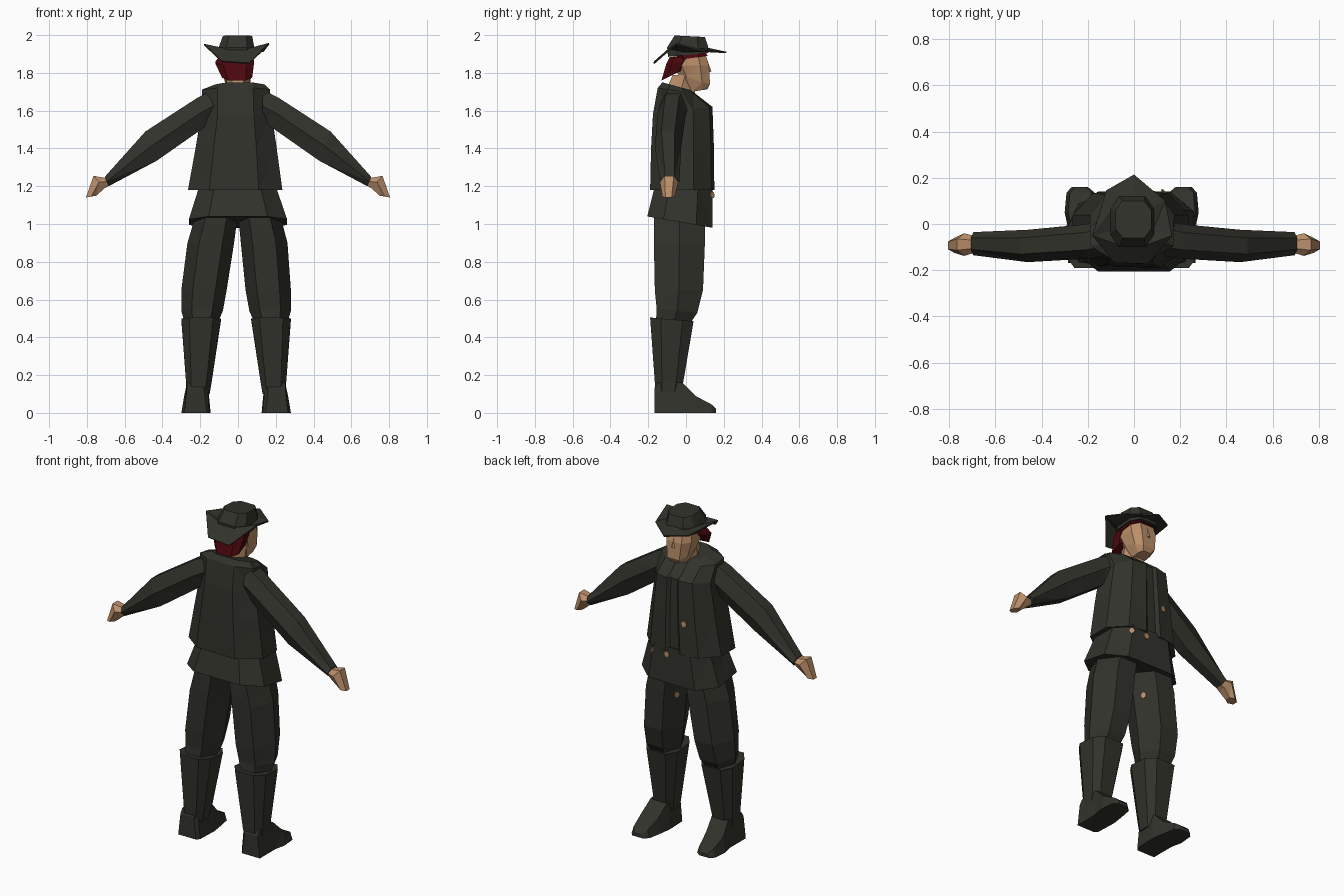
import bpy, bmesh, math
from mathutils import Vector
from mathutils.bvhtree import BVHTree

if "Cube" in bpy.data.objects:
    bpy.data.objects.remove(bpy.data.objects["Cube"])


def material(name, rgb):
    m = bpy.data.materials.new(name)
    m.diffuse_color = (*rgb, 1)
    m.use_nodes = True
    m.node_tree.nodes["Principled BSDF"].inputs["Base Color"].default_value = m.diffuse_color
    return m


CLOTH = material("dark olive cloth", (0.032, 0.032, 0.0245))
SKIN = material("tan skin", (0.50, 0.275, 0.145))
HAIR = material("deep red hair", (0.07, 0.002, 0.004))

# unit cross-sections
HEX = [(math.cos(math.radians(a)), math.sin(math.radians(a)) / 0.866) for a in range(0, 360, 60)]
OCT = [(1, -.5), (1, .5), (.6, 1), (-.6, 1), (-1, .5), (-1, -.5), (-.6, -1), (.6, -1)]
OPEN_FRONT = [(1, -.45), (1, .35), (.65, .9), (.2, 1), (.12, .9), (-.12, .9), (-.2, 1), (-.65, .9),
              (-1, .35), (-1, -.45), (-.55, -.95), (.5, -1)]


def finish(name, bm, mat):
    bmesh.ops.recalc_face_normals(bm, faces=bm.faces)
    me = bpy.data.meshes.new(name)
    bm.to_mesh(me)
    bm.free()
    me.materials.append(mat)
    ob = bpy.data.objects.new(name, me)
    bpy.context.collection.objects.link(ob)
    return ob


def loft(name, rings, mat, caps=True):
    bm = bmesh.new()
    loops = [[bm.verts.new(p) for p in ring] for ring in rings]
    n = len(loops[0])
    for a, b in zip(loops, loops[1:]):
        for i in range(n):
            j = (i + 1) % n
            bm.faces.new((a[i], a[j], b[j], b[i]))
    if caps:
        bm.faces.new(loops[0])
        bm.faces.new(loops[-1])
    bmesh.ops.triangulate(bm, faces=[f for f in bm.faces if len(f.verts) == 4])
    return finish(name, bm, mat)


def level(x0, x1, y0, y1, z, dz=0.0, shape=OCT, s=1):
    """Horizontal section inside the given bounds; dz lifts the +y edge and lowers the -y edge."""
    return [Vector((s * ((x0 + x1) / 2 + a * (x1 - x0) / 2), (y0 + y1) / 2 + b * (y1 - y0) / 2, z + dz * b))
            for a, b in shape]


def upright(xt, zt, xb, zb, y0, y1, s=1):
    """Section across a sideways limb, given its top and bottom points and its y range."""
    t, b = Vector((xt, 0, zt)), Vector((xb, 0, zb))
    out = []
    for u, v in HEX:
        p = (t + b) / 2 + (t - b) / 2 * v
        out.append(Vector((s * p.x, (y0 + y1) / 2 + u * (y1 - y0) / 2, p.z)))
    return out


def stance(rings, s):
    """The left leg stands slightly wider than the right."""
    if s < 0:
        for ring in rings:
            for p in ring:
                p.x -= .02 * min(1, max(0, (1 - p.z) / .35))
    return rings


def skin_patch(name, ob, near, r=.016):
    """Thin plate of bare skin lying on the surface nearest to a point."""
    me = ob.data
    tree = BVHTree.FromPolygons([v.co for v in me.vertices], [tuple(p.vertices) for p in me.polygons])
    co, nor, _, _ = tree.find_nearest(Vector(near))
    u = nor.cross(Vector((0, 0, 1))).normalized()
    v = nor.cross(u)
    rings = [[co + nor * h + u * (r * a) + v * (r * b) for a, b in HEX] for h in (-.003, .004)]
    loft(name, rings, SKIN)


# jacket, open down the front
jacket = loft("jacket", [level(-.265, .235, -.19, .15, 1.18, 0, OPEN_FRONT),
                         level(-.225, .205, -.185, .148, 1.40, 0, OPEN_FRONT),
                         level(-.19, .175, -.175, .14, 1.60, .02, OPEN_FRONT),
                         level(-.19, .17, -.15, .05, 1.705, -.015, OPEN_FRONT),
                         level(-.12, .14, -.125, .02, 1.73, -.02, OPEN_FRONT)], CLOTH)

# shirt skirt flaring below the jacket
hem = loft("shirt_hem", [level(-.26, .26, -.205, .14, 1.01, -.03),
                         level(-.205, .20, -.165, .14, 1.20)], CLOTH)

for side, s in (("right", 1), ("left", -1)):
    # trouser leg with a bent knee
    leg = loft(side + "_trouser_leg", stance([level(.09, .26, -.16, .02, .47, 0, HEX, s),
                                              level(.06, .28, -.155, .06, .54, -.01, HEX, s),
                                              level(.04, .28, -.165, .09, .65, 0, HEX, s),
                                              level(.015, .262, -.17, .10, .90, 0, HEX, s),
                                              level(.0, .22, -.17, .10, 1.06, 0, HEX, s)], s), CLOTH)
    skin_patch(side + "_thigh_patch", leg, (s * .045, .025, .86))
    # boot shaft
    loft(side + "_boot", stance([level(.13, .255, -.16, -.03, .10, 0, OCT, s),
                                 level(.12, .255, -.165, -.015, .16, 0, OCT, s),
                                 level(.07, .28, -.19, .04, .495, -.01, OCT, s)], s), CLOTH)
    # shoe: sections from heel to toe as (y, inner x, outer x, top z)
    shoe = [(-.168, .145, .265, .13), (-.15, .13, .265, .16), (-.02, .125, .265, .16),
            (.05, .135, .28, .09), (.135, .15, .272, .045), (.16, .18, .25, .02)]
    loft(side + "_shoe", stance([[Vector((s * a, y, 0)), Vector((s * b, y, 0)),
                                  Vector((s * (b - .015), y, h)), Vector((s * (a + .015), y, h))]
                                 for y, a, b, h in shoe], s), CLOTH)
    # sleeve
    loft(side + "_sleeve", [upright(.13, 1.71, .13, 1.54, -.14, .02, s),
                            upright(.22, 1.665, .18, 1.51, -.15, .0, s),
                            upright(.49, 1.49, .43, 1.335, -.165, -.025, s),
                            upright(.705, 1.25, .685, 1.20, -.135, -.035, s)], CLOTH)
    # hand
    loft(side + "_hand", [upright(.68, 1.24, .67, 1.21, -.12, -.055, s),
                          upright(.765, 1.255, .705, 1.19, -.138, -.04, s),
                          upright(.805, 1.14, .75, 1.15, -.125, -.06, s)], SKIN)

# bare skin showing through worn cloth
skin_patch("chest_patch", jacket, (-.09, .16, 1.37))
skin_patch("belly_patch", hem, (.03, .15, 1.155))
skin_patch("waist_patch", hem, (.14, .15, 1.155))

# neck and head
loft("neck", [level(-.065, .06, -.10, .045, 1.70, -.02, HEX),
              level(-.06, .06, -.07, .06, 1.79, 0, HEX)], SKIN)
loft("head", [level(-.04, .04, .01, .112, 1.705, .008),
              level(-.07, .065, -.04, .127, 1.765, -.025),
              level(-.088, .08, -.07, .122, 1.84),
              level(-.08, .075, -.06, .10, 1.91)], SKIN)
loft("nose", [[Vector((-.022, .115, 1.80)), Vector((.022, .115, 1.80)), Vector((0, .134, 1.808))],
              [Vector((-.01, .105, 1.87)), Vector((.01, .105, 1.87)), Vector((0, .113, 1.87))]], SKIN)

# hair swept back under the hat, plus a thin fringe
loft("back_hair", [level(-.085, .075, -.13, -.01, 1.79, .03),
                   level(-.12, .085, -.105, .015, 1.855, .01),
                   level(-.10, .08, -.085, .03, 1.885)], HAIR)
loft("fringe", [level(-.09, .084, -.06, .115, 1.878, .012),
                level(-.086, .08, -.055, .106, 1.905)], HAIR)

# hat crown
loft("hat_crown", [level(-.10, .088, -.095, .12, 1.895, .01),
                   level(-.102, .086, -.10, .118, 1.935),
                   level(-.08, .075, -.06, .10, 1.994, -.004)], CLOTH)

# hat brim, turned up at the sides
outer = [(.165, -.05, 1.955), (.135, .10, 1.915), (.0, .213, 1.908), (-.12, .145, 1.915),
         (-.18, -.05, 1.95), (-.085, -.165, 1.86), (.06, -.17, 1.85)]
inner = [(.082, -.03, 1.915), (.075, .07, 1.925), (.0, .11, 1.93), (-.085, .08, 1.925),
         (-.095, -.03, 1.915), (-.06, -.09, 1.925), (.05, -.09, 1.925)]
brim = loft("hat_brim", [[Vector(p) for p in inner], [Vector(p) for p in outer]], CLOTH, caps=False)
mod = brim.modifiers.new("thickness", 'SOLIDIFY')
mod.thickness = .008
mod.offset = 0
